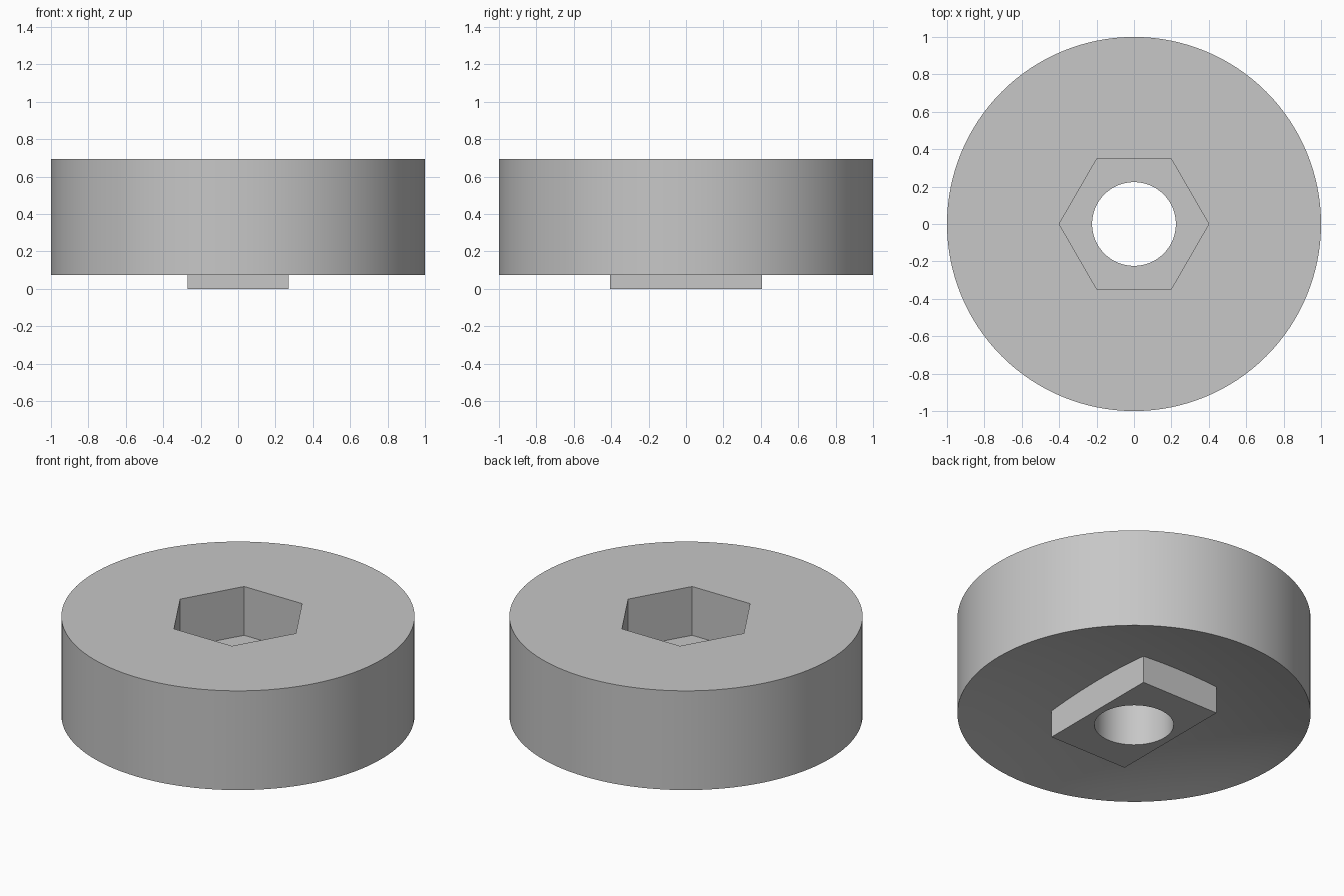
import bpy, bmesh, math
from mathutils import Matrix

SEGMENTS = 128
TOP, RIM, FLOOR = 0.695, 0.075, 0.39
DISH = 0.125  # depth of the hollow under the disc

default = bpy.data.objects.get("Cube")
if default:
    bpy.data.objects.remove(default, do_unlink=True)

grey = bpy.data.materials.new("plain grey")
grey.use_nodes = True
colour = (0.57, 0.57, 0.57, 1)
grey.diffuse_color = colour
grey.node_tree.nodes["Principled BSDF"].inputs["Base Color"].default_value = colour


def finish(name, bm):
    bmesh.ops.recalc_face_normals(bm, faces=bm.faces)
    mesh = bpy.data.meshes.new(name)
    bm.to_mesh(mesh)
    bm.free()
    mesh.materials.append(grey)
    obj = bpy.data.objects.new(name, mesh)
    bpy.context.collection.objects.link(obj)
    return obj


def prism(name, radius, sides, low, high):
    bm = bmesh.new()
    bmesh.ops.create_cone(bm, cap_ends=True, segments=sides, radius1=radius,
                          radius2=radius, depth=high - low)
    # put a corner on the x axis
    corner = max(bm.verts, key=lambda v: v.co.x).co
    turn = Matrix.Rotation(-math.atan2(corner.y, corner.x), 4, "Z")
    bmesh.ops.transform(bm, matrix=Matrix.Translation((0, 0, (low + high) / 2)) @ turn,
                        verts=bm.verts)
    return finish(name, bm)


def box(name, width, depth, low, high):
    bm = bmesh.new()
    bmesh.ops.create_cube(bm, size=1)
    for v in bm.verts:
        v.co = (v.co.x * width, v.co.y * depth, low if v.co.z < 0 else high)
    return finish(name, bm)


def lathe(name, profile):
    bm = bmesh.new()
    verts = [bm.verts.new((r, 0, z)) for r, z in profile]
    edges = [bm.edges.new(pair) for pair in zip(verts, verts[1:])]
    bmesh.ops.spin(bm, geom=verts + edges, cent=(0, 0, 0), axis=(0, 0, 1),
                   angle=math.tau, steps=SEGMENTS)
    bmesh.ops.remove_doubles(bm, verts=bm.verts, dist=0.0005)
    return finish(name, bm)


def combine(target, tool, operation):
    mod = target.modifiers.new(operation.lower(), "BOOLEAN")
    mod.operation, mod.solver, mod.object = operation, "EXACT", tool
    bpy.context.view_layer.objects.active = target
    bpy.ops.object.modifier_apply(modifier=mod.name)
    bpy.data.objects.remove(tool, do_unlink=True)


# Round disc with a gently domed hollow underneath
rings = 12
hollow = [(i / rings, RIM + DISH * (1 - (i / rings) ** 2)) for i in range(rings + 1)]
body = lathe("round_spacer", hollow + [(1, TOP), (0, TOP)])

# Rectangular locating key below, hexagonal nut pocket above, bolt hole through
combine(body, box("locating_key", 0.54, 0.81, 0, 0.3), "UNION")
combine(body, prism("nut_pocket", 0.4, 6, FLOOR, 1), "DIFFERENCE")
combine(body, prism("bolt_hole", 0.224, 64, -0.2, 1), "DIFFERENCE")

bpy.ops.object.select_all(action="DESELECT")
body.select_set(True)
bpy.context.view_layer.objects.active = body
bpy.ops.object.shade_smooth_by_angle(angle=math.radians(30))
